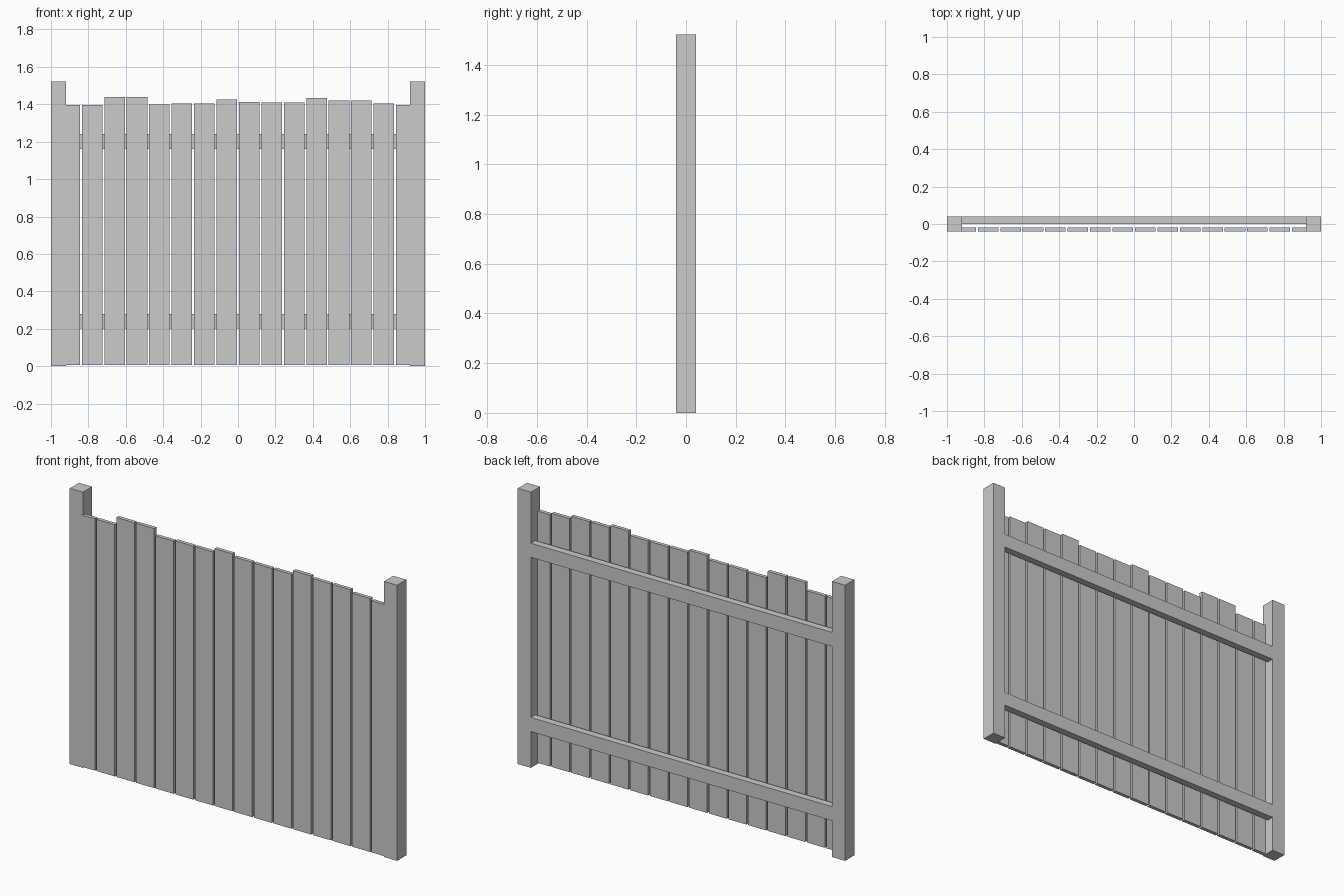
import bpy

if "Cube" in bpy.data.objects:
    bpy.data.objects.remove(bpy.data.objects["Cube"])


def box(name, x, y, z):
    """Add a box spanning the given (min, max) ranges."""
    spans = (x, y, z)
    bpy.ops.mesh.primitive_cube_add(size=1, location=[(a + b) / 2 for a, b in spans])
    obj = bpy.context.object
    obj.name = name
    obj.scale = [b - a for a, b in spans]
    bpy.ops.object.transform_apply(location=False, rotation=False, scale=True)
    return obj


# Square end posts
box("left_post", (-1.0, -0.92), (-0.04, 0.04), (0, 1.522))
box("right_post", (0.92, 1.0), (-0.04, 0.04), (0, 1.522))

# Horizontal rails, flush with the back of the posts
box("lower_rail", (-0.92, 0.92), (0.0, 0.0395), (0.20, 0.278))
box("upper_rail", (-0.92, 0.92), (0.0, 0.0395), (1.162, 1.24))

# Vertical boards of uneven height, flush with the front of the posts
heights = [1.395, 1.395, 1.438, 1.438, 1.40, 1.405, 1.405, 1.426,
           1.412, 1.41, 1.41, 1.433, 1.421, 1.421, 1.405, 1.395]
pitch, half_width = 0.12, 0.055
for i, top in enumerate(heights):
    x = (i - 7.5) * pitch
    box(f"board_{i + 1:02d}", (x - half_width, x + half_width),
        (-0.0402, -0.02), (0.005, top))
